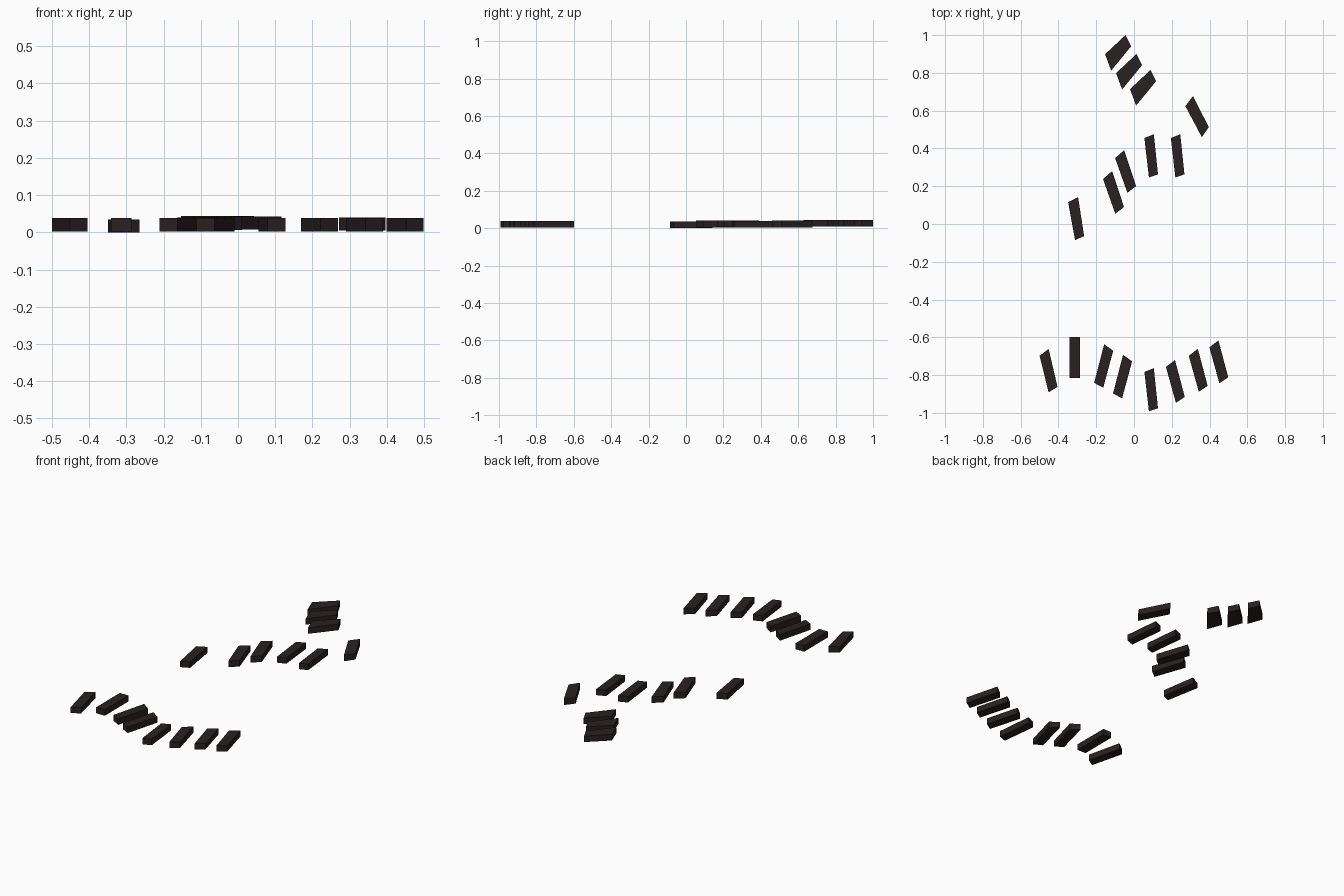
import bpy, bmesh

if "Cube" in bpy.data.objects:
    bpy.data.objects.remove(bpy.data.objects["Cube"])

# one dark brown material for every stepping slab
mat = bpy.data.materials.new("dark_brown")
mat.diffuse_color = (0.022, 0.015, 0.015, 1)
mat.use_nodes = True
mat.node_tree.nodes["Principled BSDF"].inputs["Base Color"].default_value = mat.diffuse_color

THICK = 0.035

# slab outlines: corners relative to the back-left corner
SHAPES = {
    "end":      [(0, 0), (.048, .037), (.095, -.164), (.048, -.193)],
    "left":     [(0, 0), (.048, .037), (.100, -.159), (.053, -.190)],
    "right":    [(0, 0), (.048, -.034), (-.005, -.230), (-.053, -.204)],
    "straight": [(0, 0), (.055, 0), (.055, -.217), (0, -.217)],
    "slight":   [(0, 0), (.050, .020), (.072, -.192), (.024, -.209)],
    "medium":   [(0, 0), (.053, .026), (.085, -.180), (.037, -.201)],
    "steep":    [(0, 0), (.048, .042), (.111, -.148), (.065, -.184)],
    "turned":   [(0, 0), (.040, .053), (.124, -.111), (.087, -.164)],
    "across":   [(0, 0), (.108, .101), (.138, .042), (.032, -.087)],
}

# shape, back-left corner x, y, and bottom height
FRONT_ROW = [
    ("end", -.500, -.698, .003), ("straight", -.341, -.598, .003),
    ("right", -.158, -.637, .003), ("right", -.058, -.693, .003),
    ("slight", .055, -.783, .003), ("left", .169, -.757, .003),
    ("left", .290, -.698, .003), ("left", .399, -.653, .003),
]
BACK_ROW = [
    ("medium", -.349, .116, 0), ("steep", -.164, .238, .005),
    ("steep", -.100, .349, .006), ("slight", .055, .455, .004),
    ("slight", .195, .455, .004), ("turned", .272, .624, .005),
]
BACK_STACK = [
    ("across", -.153, .899, .009), ("across", -.095, .799, .009),
    ("across", -.021, .714, .008),
]


def slab(name, shape, x, y, z):
    bm = bmesh.new()
    face = bm.faces.new([bm.verts.new((x + dx, y + dy, z)) for dx, dy in SHAPES[shape]])
    top = bmesh.ops.extrude_face_region(bm, geom=[face])["geom"]
    bmesh.ops.translate(bm, vec=(0, 0, THICK),
                        verts=[g for g in top if isinstance(g, bmesh.types.BMVert)])
    # close the underside if the extrusion consumed it
    if len(bm.faces) < 6:
        bmesh.ops.holes_fill(bm, edges=[e for e in bm.edges if e.is_boundary])
    bmesh.ops.recalc_face_normals(bm, faces=bm.faces)
    mesh = bpy.data.meshes.new(name)
    bm.to_mesh(mesh)
    bm.free()
    mesh.materials.append(mat)
    bpy.context.collection.objects.link(bpy.data.objects.new(name, mesh))


for group, rows in (("front_slab", FRONT_ROW), ("back_slab", BACK_ROW),
                    ("cross_slab", BACK_STACK)):
    for i, row in enumerate(rows, 1):
        slab(f"{group}_{i}", *row)
